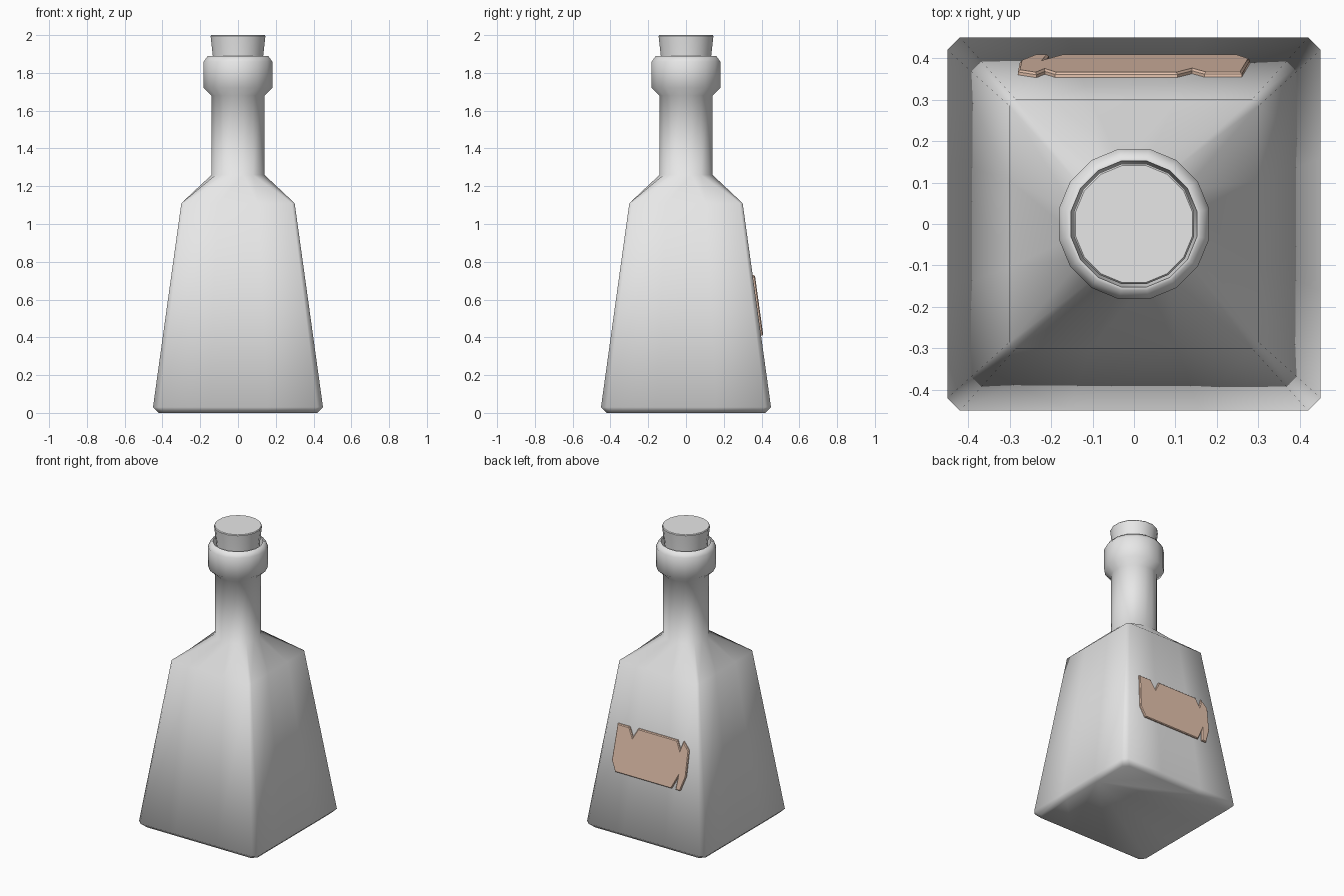
import bpy, bmesh, math

if "Cube" in bpy.data.objects:
    bpy.data.objects.remove(bpy.data.objects["Cube"])


def material(name, rgb):
    m = bpy.data.materials.new(name)
    m.use_nodes = True
    m.diffuse_color = (*rgb, 1)
    m.node_tree.nodes["Principled BSDF"].inputs["Base Color"].default_value = (*rgb, 1)
    return m


grey = material("bottle_grey", (0.8, 0.8, 0.8))
tan = material("label_tan", (0.82, 0.57, 0.44))


def finish(bm, name, mat, angle):
    bmesh.ops.recalc_face_normals(bm, faces=bm.faces)
    mesh = bpy.data.meshes.new(name)
    bm.to_mesh(mesh)
    bm.free()
    mesh.materials.append(mat)
    ob = bpy.data.objects.new(name, mesh)
    bpy.context.collection.objects.link(ob)
    bpy.ops.object.select_all(action='DESELECT')
    ob.select_set(True)
    bpy.context.view_layer.objects.active = ob
    bpy.ops.object.shade_smooth_by_angle(angle=math.radians(angle))
    return ob


def circle(r, z):
    steps = [math.tau * (k - 1.5) / 16 for k in range(16)]
    return [(r * math.cos(a), r * math.sin(a), z) for a in steps]


def square(half, z, cut=0.03):
    # Chamfered square with four points per side, matching the round rings
    side = [-(half - cut), -0.35 * half, 0.35 * half, half - cut]
    pts = []
    for q in range(4):
        c, s = round(math.cos(q * math.pi / 2)), round(math.sin(q * math.pi / 2))
        pts += [(half * c - t * s, half * s + t * c, z) for t in side]
    return pts


def loft(name, rings, mat, angle=60):
    bm = bmesh.new()
    loops = [[bm.verts.new(p) for p in ring] for ring in rings]
    for a, b in zip(loops, loops[1:]):
        for i in range(len(a)):
            j = (i + 1) % len(a)
            bm.faces.new((a[i], a[j], b[j], b[i]))
    bm.faces.new(loops[0])
    bm.faces.new(loops[-1])
    return finish(bm, name, mat, angle)


# Square tapered body, shoulder, round neck and hollow collar
BASE, TOP = (0.45, 0.03), (0.30, 1.11)
collar = [(0.143, 1.26), (0.143, 1.68), (0.185, 1.72), (0.185, 1.86),
          (0.163, 1.89), (0.155, 1.89), (0.145, 1.82)]
loft("bottle", [square(0.42, 0), square(*BASE), square(*TOP, 0.015)]
     + [circle(r, z) for r, z in collar], grey)

# Tapered stopper
stopper = [(0.132, 1.8), (0.135, 1.88), (0.148, 1.995), (0.144, 2.0)]
loft("stopper", [circle(r, z) for r, z in stopper], grey, 40)

# Torn label lying on the sloping back face
outline = [(0.26, 0.72), (0.17, 0.72), (0.14, 0.66), (0.105, 0.725),
           (-0.19, 0.725), (-0.215, 0.67), (-0.235, 0.73), (-0.28, 0.68),
           (-0.275, 0.51), (-0.24, 0.41), (-0.205, 0.41), (-0.215, 0.49),
           (-0.175, 0.41), (0.25, 0.41), (0.28, 0.48)]


def back_y(z):
    t = (z - BASE[1]) / (TOP[1] - BASE[1])
    return BASE[0] + t * (TOP[0] - BASE[0])


bm = bmesh.new()
inner, outer = ([bm.verts.new((x, back_y(z) + d, z)) for x, z in outline]
                for d in (-0.004, 0.012))
bm.faces.new(inner)
front = bm.faces.new(outer)
for i in range(len(outline)):
    j = (i + 1) % len(outline)
    bm.faces.new((inner[i], inner[j], outer[j], outer[i]))
bmesh.ops.recalc_face_normals(bm, faces=bm.faces)
bmesh.ops.bevel(bm, geom=list(front.edges), offset=0.005, segments=1,
                affect='EDGES', profile=0.5)
finish(bm, "label", tan, 35)
